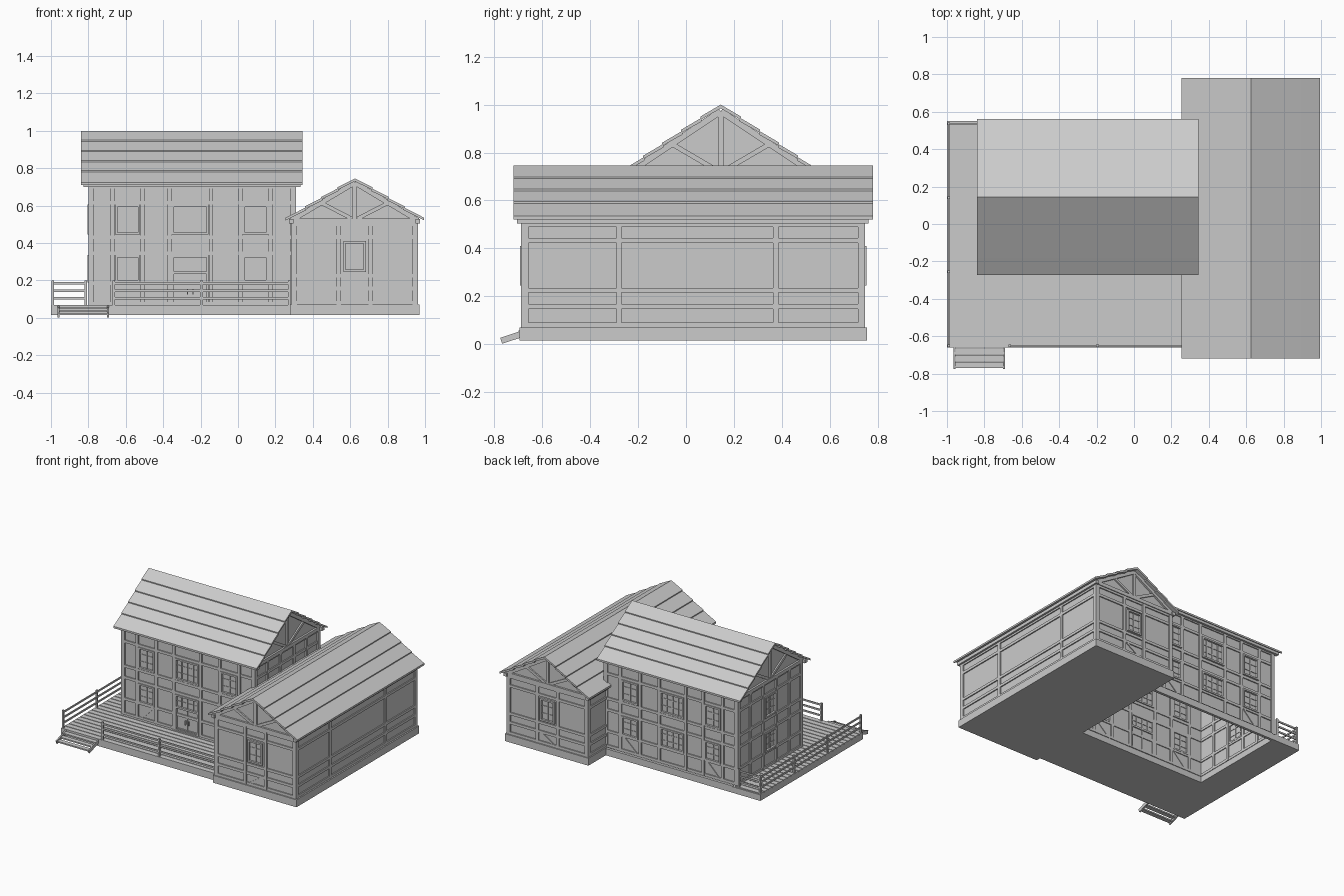
import bpy
import bmesh
from mathutils import Matrix, Vector

cube = bpy.data.objects.get("Cube")
if cube:
    bpy.data.objects.remove(cube)

grey = bpy.data.materials.new("plain grey")
grey.use_nodes = True
GREY = (0.6, 0.6, 0.6, 1)
grey.diffuse_color = GREY
grey.node_tree.nodes["Principled BSDF"].inputs["Base Color"].default_value = GREY


def finish(bm, name):
    bmesh.ops.recalc_face_normals(bm, faces=bm.faces)
    mesh = bpy.data.meshes.new(name)
    bm.to_mesh(mesh)
    bm.free()
    mesh.materials.append(grey)
    bpy.context.collection.objects.link(bpy.data.objects.new(name, mesh))


def plane(axis, offset, sign):
    """Wall frame: local (u, depth outward, z), u keeps its world coordinate."""
    normal = Vector((sign, 0, 0)) if axis == "x" else Vector((0, sign, 0))
    along = Vector((0, 1, 0)) if axis == "x" else Vector((1, 0, 0))
    frame = Matrix((along, normal, Vector((0, 0, 1)))).transposed().to_4x4()
    frame.translation = normal * offset * sign
    return frame


def prism(bm, frame, profile, d0, d1):
    rings = [[bm.verts.new(frame @ Vector((u, d, z))) for u, z in profile] for d in (d0, d1)]
    bm.faces.new(rings[0])
    bm.faces.new(rings[1][::-1])
    for i in range(len(profile)):
        j = (i + 1) % len(profile)
        bm.faces.new((rings[0][i], rings[0][j], rings[1][j], rings[1][i]))


def box(bm, frame, u0, u1, z0, z1, d0, d1):
    prism(bm, frame, [(u0, z0), (u1, z0), (u1, z1), (u0, z1)], d0, d1)


def beam(bm, frame, p, q, width, d0, d1):
    p, q = Vector(p), Vector(q)
    side = (q - p).orthogonal().normalized() * width / 2
    prism(bm, frame, [p - side, q - side, q + side, p + side], d0, d1)


def window(bm, frame, u0, u1, z0, z1, columns=2, rows=3):
    t = 0.012
    for a, b in ((u0, u0 + t), (u1 - t, u1)):
        box(bm, frame, a, b, z0, z1, -0.03, 0.005)
    for a, b in ((z0, z0 + t), (z1 - t, z1)):
        box(bm, frame, u0, u1, a, b, -0.03, 0.005)
    for i in range(1, columns):
        u = u0 + (u1 - u0) * i / columns
        box(bm, frame, u - 0.004, u + 0.004, z0, z1, -0.027, -0.004)
    for i in range(1, rows):
        z = z0 + (z1 - z0) * i / rows
        box(bm, frame, u0, u1, z - 0.003, z + 0.003, -0.026, -0.006)


def door(bm, frame, u0, u1, z0, z1):
    window(bm, frame, u0, u1, z1 - 0.1, z1, 4, 2)
    window(bm, frame, u0, u1, z0, z1 - 0.09, 2, 1)
    mid = (u0 + u1) / 2
    for s in (-1, 1):
        box(bm, frame, mid + s * 0.014 - 0.003, mid + s * 0.014 + 0.003,
            z0 + 0.06, z0 + 0.09, -0.01, 0.004)


def wall(name, frame, u0, u1, z0, z1, posts, rails, braces=(), gable=None):
    """Infill panel, timber posts, rails, low braces and an optional gable truss."""
    panel, timber = bmesh.new(), bmesh.new()
    outline = [(u0 + 0.012, z0), (u1 - 0.012, z0), (u1 - 0.012, z1), (u0 + 0.012, z1)]
    if gable:
        outline.insert(3, ((u0 + u1) / 2, gable))
    prism(panel, frame, outline, -0.022, -0.01)
    for p in [u0 + 0.011, u1 - 0.011] + list(posts):
        box(timber, frame, p - 0.011, p + 0.011, z0, z1, -0.03, 0)
    for r in rails:
        box(timber, frame, u0 + 0.01, u1 - 0.01, r - 0.01, r + 0.01, -0.028, -0.002)
    for a, b in braces:
        beam(timber, frame, (a, z0), (b, rails[1]), 0.016, -0.026, -0.004)
    if gable:
        mid, half, rise = (u0 + u1) / 2, (u1 - u0) / 2, gable - z1
        box(timber, frame, mid - 0.011, mid + 0.011, z1, gable, -0.03, 0.002)
        box(timber, frame, u0, u1, z1 - 0.014, z1 + 0.012, -0.03, 0.004)
        for s in (-1, 1):
            beam(timber, frame, (mid + s * half, z1), (mid, gable), 0.026, -0.03, 0.004)
            beam(timber, frame, (mid + s * 0.015, z1 + 0.01),
                 (mid + s * half * 0.52, z1 + rise * 0.46), 0.02, -0.028, 0)
    finish(panel, name + "_panel")
    finish(timber, name + "_timbers")


def roof(name, frame, mid, half, ridge, eave, d0, d1, rows):
    """Overlapping boards on both slopes, the lowest row a little longer."""
    bm = bmesh.new()
    slope = (ridge - eave) / half
    step = half / (rows + 0.25)
    for s in (-1, 1):
        for i in range(rows):
            a = i * step
            b = half if i == rows - 1 else a + step + 0.006
            za, zb = ridge - slope * a, ridge - slope * b
            prism(bm, frame, [(mid + s * a, za - 0.016), (mid + s * b, zb - 0.006),
                              (mid + s * b, zb + 0.008), (mid + s * a, za)], d0, d1)
    finish(bm, name)


# Main house dimensions
X0, X1, Y0, Y1, FLOOR, TOP, RIDGE = -0.8, 0.31, -0.24, 0.53, 0.065, 0.715, 0.972
MID = (Y0 + Y1) / 2
main_rails = [0.075, 0.185, 0.345, 0.43, 0.615, 0.7]
main_posts = [-0.67, -0.51, -0.365, -0.145, 0.012, 0.175]
bays = [(-0.657, -0.523), (-0.353, -0.157), (0.025, 0.163)]
front, back = plane("y", Y0, -1), plane("y", Y1, 1)
left_end, right_end = plane("x", X0, -1), plane("x", X1, 1)
low_braces = [(-0.65, -0.53), (0.03, 0.16)]

wall("house_front", front, X0, X1, FLOOR, TOP, main_posts, main_rails, low_braces)
wall("house_back", back, X0, X1, FLOOR, TOP, main_posts, main_rails, low_braces)
end_posts = [MID - 0.23, MID - 0.08, MID + 0.08, MID + 0.23]
for name, frame in (("house_outer_end", left_end), ("house_inner_end", right_end)):
    wall(name, frame, Y0, Y1, FLOOR, TOP, end_posts, main_rails, (), RIDGE)

# House windows and double door
bm = bmesh.new()
for frame in (front, back):
    for i, (a, b) in enumerate(bays):
        window(bm, frame, a, b, 0.445, 0.605, 4 if i == 1 else 2)
        if frame is front and i == 1:
            door(bm, frame, a, b, FLOOR, 0.335)
        else:
            window(bm, frame, a, b, 0.19, 0.335, 4 if i == 1 else 2)
for z0, z1 in ((0.19, 0.335), (0.445, 0.605)):
    window(bm, left_end, MID - 0.068, MID + 0.068, z0, z1)
finish(bm, "house_windows")

# Side wing
WX0, WX1, WY0, WY1, WTOP, WRIDGE = 0.285, 0.962, -0.688, 0.748, 0.52, 0.722
WMID = (WX0 + WX1) / 2
wing_rails = [0.08, 0.157, 0.225, 0.432, 0.5]
wing_front, wing_back = plane("y", WY0, -1), plane("y", WY1, 1)
bm = bmesh.new()
for name, frame in (("wing_front", wing_front), ("wing_back", wing_back)):
    wall(name, frame, WX0, WX1, 0.07, WTOP, [WMID - 0.085, WMID + 0.085],
         wing_rails, [(WMID - 0.07, WMID + 0.07)], WRIDGE)
    window(bm, frame, WMID - 0.06, WMID + 0.06, 0.245, 0.41)
finish(bm, "wing_windows")
for name, frame in (("wing_outer_side", plane("x", WX1, 1)), ("wing_inner_side", plane("x", WX0, -1))):
    wall(name, frame, WY0, WY1, 0.07, WTOP, [-0.28, 0.375], wing_rails)

# Roofs
across_x, across_y = plane("x", 0, 1), plane("y", 0, 1)
roof("house_roof", across_x, MID, 0.417, 1.0, 0.715, -0.84, 0.345, 5)
roof("wing_roof", across_y, 0.625, 0.37, 0.745, 0.527, -0.72, 0.78, 4)

# Wall plates under the eaves
bm = bmesh.new()
for y in (Y0, Y1):
    box(bm, across_x, y - 0.014, y + 0.014, 0.7, 0.725, -0.825, 0.335)
for x in (WX0, WX1):
    box(bm, across_y, x - 0.012, x + 0.012, 0.503, 0.527, -0.705, 0.762)
finish(bm, "wall_plates")

# Foundation, left open beneath the house
bm = bmesh.new()
box(bm, across_y, 0.278, 0.97, 0.015, 0.07, -0.695, 0.755)
box(bm, across_y, -1, 0.278, 0.015, 0.06, -0.66, Y0 + 0.03)
box(bm, across_y, -1, X0 + 0.03, 0.015, 0.06, Y0 + 0.03, 0.55)
box(bm, across_y, X0 + 0.03, 0.278, 0.015, 0.065, 0.53, 0.55)
finish(bm, "foundation")

# Deck boards
bm = bmesh.new()
pitch = 0.0448
for i in range(27):
    y = -0.66 + i * pitch
    box(bm, across_y, -1, 0.278 if y + pitch < Y0 + 0.05 else X0 + 0.01,
        0.06, 0.068, y, y + pitch - 0.006)
finish(bm, "deck_boards")

# Railings
bm = bmesh.new()
runs = [(plane("y", -0.65, -1), -0.665, 0.275, 3),
        (plane("x", -0.99, -1), -0.65, 0.535, 4),
        (plane("y", 0.535, 1), -0.99, -0.815, 2)]
for frame, a, b, count in runs:
    for i in range(count):
        u = a + (b - a) * i / (count - 1)
        box(bm, frame, u - 0.007, u + 0.007, FLOOR, 0.2, -0.007, 0.007)
    for z in (0.105, 0.145, 0.185):
        box(bm, frame, a, b, z - 0.006, z + 0.006, -0.004, 0.004)
finish(bm, "deck_railings")

# Entrance steps
bm = bmesh.new()
for x in (-0.96, -0.695):
    beam(bm, across_x, (-0.655, 0.052), (-0.772, 0.014), 0.026, x - 0.005, x + 0.005)
for i in range(3):
    y, z = -0.665 - i * 0.036, 0.056 - i * 0.016
    box(bm, across_x, y - 0.034, y, z - 0.01, z, -0.965, -0.69)
finish(bm, "entrance_steps")
